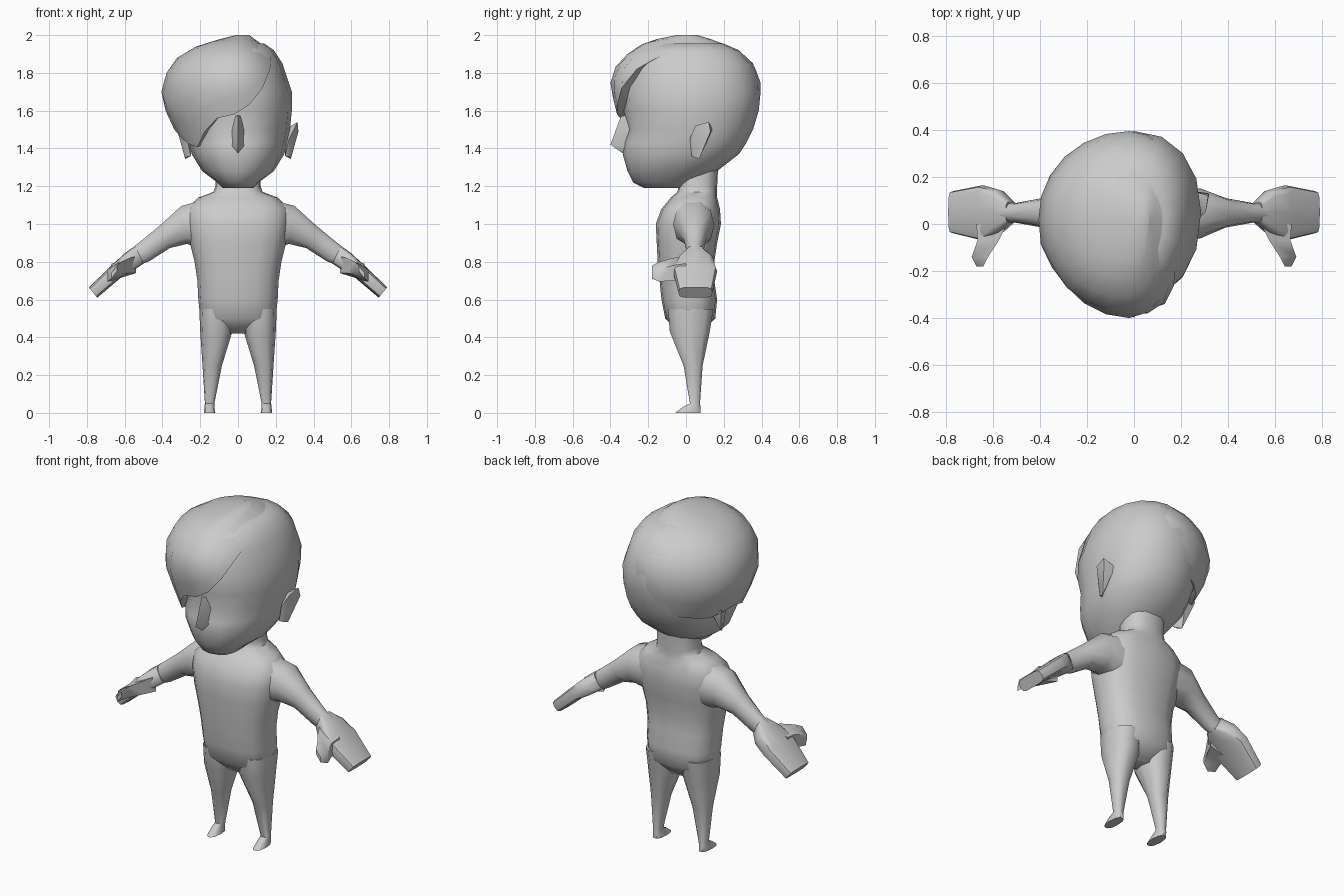
import bpy, bmesh, math
from mathutils import Vector

if "Cube" in bpy.data.objects:
    bpy.data.objects.remove(bpy.data.objects["Cube"])

grey = bpy.data.materials.new("plain grey")
grey.diffuse_color = (0.6, 0.6, 0.6, 1)
grey.use_nodes = True
grey.node_tree.nodes["Principled BSDF"].inputs["Base Color"].default_value = grey.diffuse_color


def finish(name, bm, mirror=False, angle=50):
    bmesh.ops.recalc_face_normals(bm, faces=bm.faces)
    me = bpy.data.meshes.new(name)
    bm.to_mesh(me)
    bm.free()
    me.materials.append(grey)
    ob = bpy.data.objects.new(name, me)
    bpy.context.collection.objects.link(ob)
    bpy.ops.object.select_all(action='DESELECT')
    ob.select_set(True)
    bpy.context.view_layer.objects.active = ob
    bpy.ops.object.shade_smooth_by_angle(angle=math.radians(angle))
    if mirror:
        ob.modifiers.new("mirror", 'MIRROR').use_mirror_merge = False
    return ob


def loft(name, rings, mirror=False, angle=50):
    """Skin a list of equal-length point loops and cap both ends."""
    bm = bmesh.new()
    loops = [[bm.verts.new(p) for p in ring] for ring in rings]
    n = len(loops[0])
    for a, b in zip(loops, loops[1:]):
        for i in range(n):
            j = (i + 1) % n
            bm.faces.new((a[i], a[j], b[j], b[i]))
    bm.faces.new(loops[0])
    bm.faces.new(loops[-1])
    return finish(name, bm, mirror, angle)


def hull(name, points, mirror=False, angle=40):
    bm = bmesh.new()
    for p in points:
        bm.verts.new(p)
    bmesh.ops.convex_hull(bm, input=bm.verts)
    return finish(name, bm, mirror, angle)


def oval(n, power=1.0):
    """Unit superellipse; a lower power is squarer."""
    out = []
    for i in range(n):
        a = 2 * math.pi * i / n
        out.append(tuple(math.copysign(abs(f) ** power, f) for f in (math.cos(a), math.sin(a))))
    return out


def flat_ring(z, x0, x1, y0, y1, n=12, power=0.8):
    return [((x0 + x1) / 2 + c * (x1 - x0) / 2, (y0 + y1) / 2 + s * (y1 - y0) / 2, z)
            for c, s in oval(n, power)]


def limb_ring(top, bottom, y0, y1, power=0.85, n=10):
    """Ring across the arm, between an upper and a lower (x, z) point."""
    t, b = Vector((top[0], 0, top[1])), Vector((bottom[0], 0, bottom[1]))
    return [(t + b) / 2 + (t - b) / 2 * s + Vector((0, (y0 + y1) / 2 + c * (y1 - y0) / 2, 0))
            for c, s in oval(n, power)]


def lerp_table(table, z):
    if z <= table[0][0]:
        return table[0][1:]
    for a, b in zip(table, table[1:]):
        if z <= b[0]:
            f = (z - a[0]) / (b[0] - a[0])
            return [p + (q - p) * f for p, q in zip(a[1:], b[1:])]
    return table[-1][1:]


# torso and neck: z, half width, front, back
torso = [(.42, .13, -.03, .08), (.50, .20, -.11, .155), (.60, .21, -.13, .165),
         (.70, .215, -.14, .15), (.80, .23, -.15, .15), (.90, .255, -.155, .165),
         (1.0, .27, -.16, .185), (1.08, .27, -.13, .18), (1.14, .21, -.08, .165),
         (1.17, .13, -.045, .165), (1.20, .12, -.04, .165), (1.30, .12, -.03, .17)]
loft("torso", [flat_ring(z, -w, w, a, b, 16) for z, w, a, b in torso])

# legs with small feet: z, inner, outer, front, back
legs = [(.55, .02, .205, -.10, .15), (.43, .03, .20, -.09, .13), (.25, .085, .188, -.015, .09),
        (.05, .125, .175, .02, .075), (.03, .125, .178, -.02, .08), (0, .12, .18, -.06, .08)]
loft("leg", [flat_ring(*r, 10) for r in legs], True)

# arms
loft("arm", [limb_ring(*r) for r in (
    ((.12, 1.15), (.18, .86), -.09, .15), ((.30, 1.10), (.27, .89), -.06, .15),
    ((.42, .99), (.36, .87), -.015, .11), ((.53, .90), (.47, .80), .005, .09),
    ((.60, .845), (.55, .77), .01, .09))], True)

# mitten hands and thumbs
loft("hand", [limb_ring(*r, 0.5, 12) for r in (
    ((.545, .885), (.50, .79), .005, .095), ((.60, .845), (.545, .76), -.04, .145),
    ((.67, .78), (.615, .72), -.07, .165), ((.79, .665), (.745, .61), -.04, .14))], True)
loft("thumb", [[(x, y, z) for x, z in ((x0, z1), (x1, z1 - .04), (x1, z0), (x0, z0 + .04))]
               for y, x0, x1, z0, z1 in (
    (.0, .54, .67, .70, .83), (-.07, .575, .665, .70, .82),
    (-.14, .62, .69, .695, .80), (-.18, .64, .67, .71, .78))], True)

# head: z, centre y, half width, front, back
head = [(1.19, -.10, .08, -.22, -.02), (1.22, -.08, .11, -.28, .06), (1.28, -.04, .19, -.31, .165),
        (1.37, .02, .245, -.335, .28), (1.43, .05, .26, -.33, .32), (1.50, .05, .275, -.305, .355),
        (1.60, .05, .285, -.33, .385), (1.70, .05, .285, -.325, .395), (1.85, .05, .235, -.30, .355),
        (1.92, .05, .19, -.26, .28), (1.955, .04, .14, -.16, .2)]
loft("head", [[(c * w, cy + (s * (b - cy) if s > 0 else s * (cy - f)), z) for c, s in oval(16, .92)]
              for z, cy, w, f, b in head])

# swept hair: outline by height (left, right, front, back)
outline = [(1.38, .29, .25, -.31, .27), (1.45, .31, .265, -.33, .32), (1.56, .37, .28, -.36, .37),
           (1.68, .41, .285, -.39, .395), (1.75, .395, .28, -.40, .395), (1.84, .365, .24, -.37, .36),
           (1.92, .28, .17, -.29, .28), (1.97, .13, .10, -.20, .16), (2.0, .01, .06, -.05, .06)]
# lower edge of the hair by angle, with 270 at the front
edge = [(0, 1.91), (45, 1.88), (75, 1.70), (100, 1.50), (150, 1.46), (180, 1.50), (205, 1.44),
        (222, 1.39), (238, 1.48), (255, 1.56), (270, 1.58), (285, 1.63), (300, 1.72), (315, 1.82),
        (335, 1.90), (360, 1.91)]
hair = []
for t, scale in ((.03, .8), (0, 1), (.2, 1), (.4, 1), (.6, 1), (.76, 1), (.88, 1), (.95, 1), (1, 1)):
    ring = []
    for i in range(24):
        a = 2 * math.pi * i / 24
        low = lerp_table(edge, i * 15)[0]
        z = low + t * (2.0 - low)
        left, right, front, back = lerp_table(outline, z)
        c, s = math.cos(a), math.sin(a)
        x0 = -.02 if z < 1.97 else .02
        x = x0 + c * (right - x0 if c > 0 else left + x0) * scale
        y = .02 + s * (back - .02 if s > 0 else .02 - front) * scale
        ring.append((x, y, z))
    hair.append(ring)
loft("swept_hair", hair)

# nose
hull("nose", [(0, -.345, 1.57), (0, -.40, 1.42), (0, -.335, 1.375)] +
     [(s * x, -.29, z) for s in (-1, 1) for x, z in ((.045, 1.41), (.025, 1.58))])

# ears
hull("ear", [(.25, .03, 1.36), (.25, .07, 1.50), (.27, .02, 1.45), (.275, .04, 1.355),
             (.305, .05, 1.52), (.315, .12, 1.54), (.32, .13, 1.49), (.28, .07, 1.345),
             (.25, .14, 1.50)], True)
